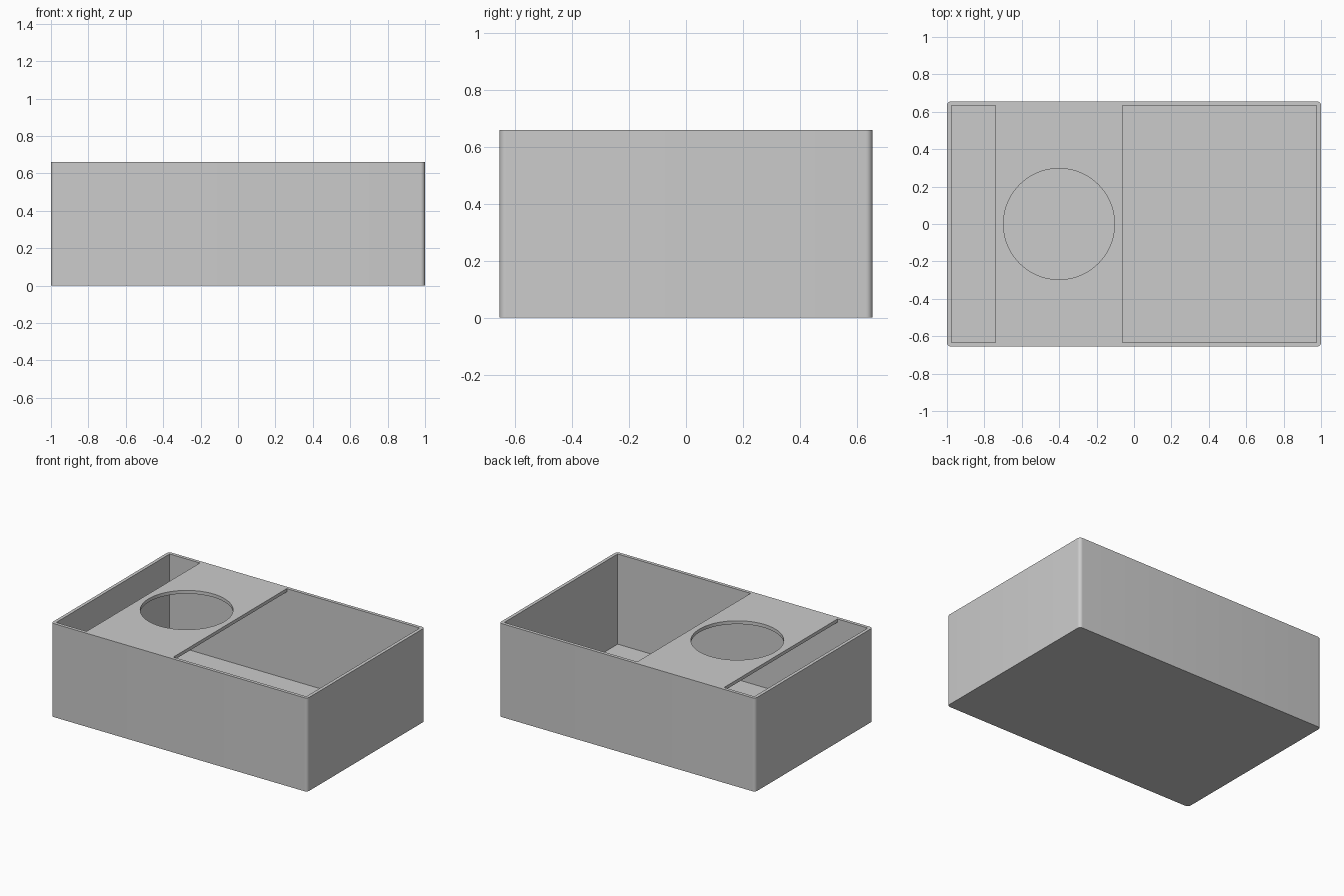
import bpy, bmesh

cube = bpy.data.objects.get("Cube")
if cube:
    bpy.data.objects.remove(cube, do_unlink=True)

HALF_X, HALF_Y, HEIGHT = 1.0, 0.656, 0.66
WALL = 0.0235
IN_X, IN_Y = HALF_X - WALL, HALF_Y - WALL

grey = bpy.data.materials.new("plain grey")
grey.use_nodes = True
colour = (0.6, 0.6, 0.6, 1)
grey.diffuse_color = colour
grey.node_tree.nodes["Principled BSDF"].inputs["Base Color"].default_value = colour


def finish(name, bm):
    mesh = bpy.data.meshes.new(name)
    bm.to_mesh(mesh)
    bm.free()
    mesh.materials.append(grey)
    obj = bpy.data.objects.new(name, mesh)
    bpy.context.collection.objects.link(obj)
    return obj


def box(name, lo, hi, corner=0):
    """Box between two corners, with optional rounded upright edges."""
    bm = bmesh.new()
    bmesh.ops.create_cube(bm, size=1)
    for v in bm.verts:
        v.co = [a if c < 0 else b for c, a, b in zip(v.co, lo, hi)]
    if corner:
        upright = [e for e in bm.edges
                   if abs(e.verts[0].co.z - e.verts[1].co.z) > 0.1]
        bmesh.ops.bevel(bm, geom=upright, offset=corner, segments=8,
                        profile=0.5, affect='EDGES')
    return finish(name, bm)


def cut(target, cutter):
    """Subtract the cutter, then keep it only as a hidden helper."""
    mod = target.modifiers.new("cut", 'BOOLEAN')
    mod.operation = 'DIFFERENCE'
    mod.solver = 'EXACT'
    mod.object = cutter
    bpy.context.view_layer.objects.active = target
    bpy.ops.object.modifier_apply(modifier=mod.name)
    bpy.data.objects.remove(cutter, do_unlink=True)


def smooth(obj):
    bpy.ops.object.select_all(action='DESELECT')
    obj.select_set(True)
    bpy.context.view_layer.objects.active = obj
    bpy.ops.object.shade_smooth_by_angle()


# Open tray with rounded outer corners and a square-cornered hollow
tray = box("tray", (-HALF_X, -HALF_Y, 0), (HALF_X, HALF_Y, HEIGHT), WALL)
cut(tray, box("tray_cutter", (-IN_X, -IN_Y, WALL), (IN_X, IN_Y, HEIGHT + 0.2)))
smooth(tray)

# Bridge plate flush with the rim, with a round hole
LEFT, RIGHT = -0.74, -0.062
bridge = box("bridge_plate", (LEFT, -IN_Y, HEIGHT - WALL), (RIGHT, IN_Y, HEIGHT))
bm = bmesh.new()
bmesh.ops.create_cone(bm, cap_ends=True, segments=96, radius1=0.297,
                      radius2=0.297, depth=0.4)
bmesh.ops.translate(bm, verts=bm.verts, vec=((LEFT + RIGHT) / 2, 0, HEIGHT))
cut(bridge, finish("hole_cutter", bm))
smooth(bridge)
